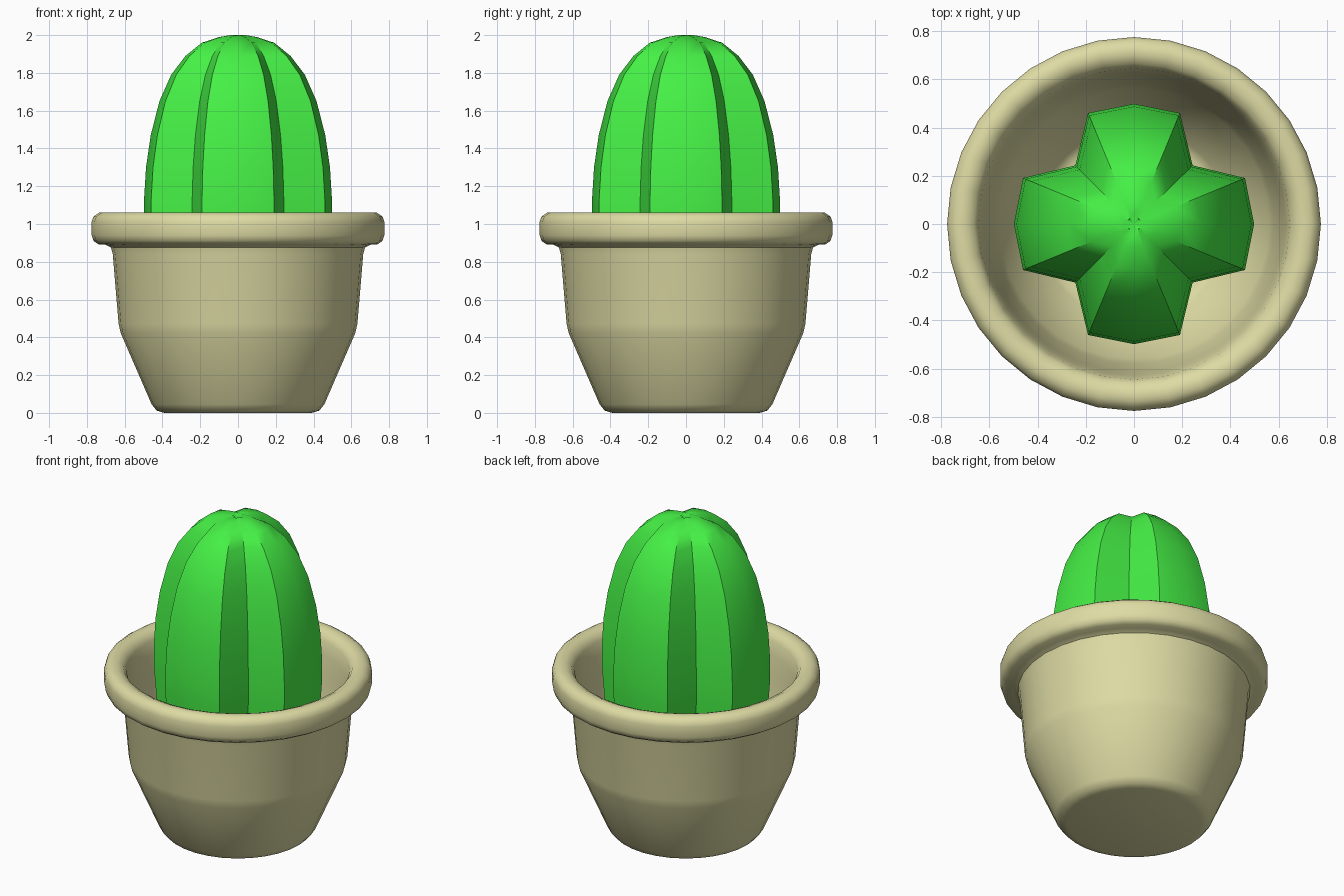
import bpy, bmesh
from math import sin, cos, pi, radians

if "Cube" in bpy.data.objects:
    bpy.data.objects.remove(bpy.data.objects["Cube"])


def material(name, rgb):
    m = bpy.data.materials.new(name)
    m.diffuse_color = (*rgb, 1)
    m.use_nodes = True
    m.node_tree.nodes["Principled BSDF"].inputs["Base Color"].default_value = m.diffuse_color
    return m


def lathe(name, profile, sides, mat, scale=lambda i: 1.0):
    """Spin (radius, z) points round z; scale(i) pulls each column in or out."""
    bm = bmesh.new()
    rings = []
    for r, z in profile:
        if r == 0:
            rings.append([bm.verts.new((0, 0, z))] * sides)
        else:
            rings.append([bm.verts.new((r * scale(i) * cos(2 * pi * i / sides),
                                        r * scale(i) * sin(2 * pi * i / sides), z))
                          for i in range(sides)])
    for a, b in zip(rings, rings[1:]):
        for i in range(sides):
            j = (i + 1) % sides
            bm.faces.new(list(dict.fromkeys((a[i], a[j], b[j], b[i]))))
    bmesh.ops.recalc_face_normals(bm, faces=bm.faces)
    me = bpy.data.meshes.new(name)
    bm.to_mesh(me)
    bm.free()
    ob = bpy.data.objects.new(name, me)
    bpy.context.collection.objects.link(ob)
    me.materials.append(mat)
    bpy.ops.object.select_all(action='DESELECT')
    ob.select_set(True)
    bpy.context.view_layer.objects.active = ob
    bpy.ops.object.shade_smooth_by_angle(angle=radians(42))
    return ob


# pot: outer wall, rolled rim, inner wall and floor
lathe("pot", [(0, 0), (0.39, 0), (0.43, 0.012), (0.457, 0.045),
              (0.62, 0.42), (0.632, 0.47), (0.663, 0.84), (0.672, 0.875), (0.70, 0.89),
              (0.74, 0.893), (0.765, 0.91), (0.775, 0.94), (0.775, 1.01),
              (0.765, 1.04), (0.735, 1.06), (0.70, 1.06), (0.665, 1.045),
              (0.645, 1.01), (0.63, 0.93), (0.615, 0.82), (0.58, 0.46),
              (0.56, 0.40), (0.40, 0.08), (0.36, 0.06), (0, 0.06)],
      32, material("clay", (0.73, 0.71, 0.37)))

# cactus: four broad ribs with a sharp valley at every 45 degrees
lathe("cactus", [(0, 0.06), (0.36, 0.06), (0.42, 0.35), (0.475, 0.7), (0.498, 1.0),
                 (0.498, 1.12), (0.487, 1.3), (0.462, 1.47), (0.416, 1.65),
                 (0.354, 1.79), (0.278, 1.89), (0.191, 1.96), (0.098, 1.99),
                 (0.04, 2.0), (0, 1.98)],
      16, material("cactus_green", (0.06, 0.87, 0.06)),
      lambda i: 0.69 if i % 4 == 2 else 1.0)
